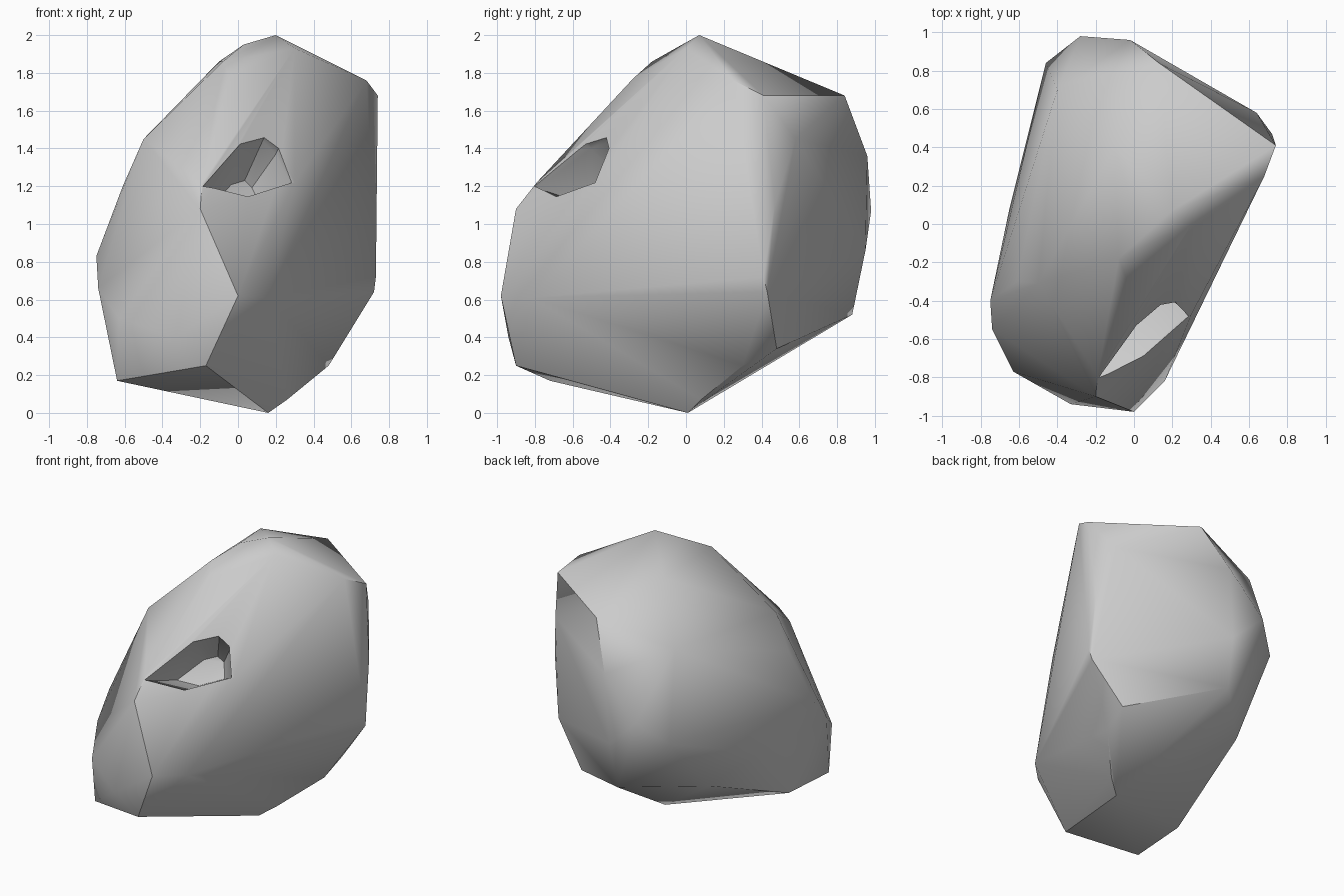
import bpy, bmesh, math
from mathutils import Vector

if "Cube" in bpy.data.objects:
    bpy.data.objects.remove(bpy.data.objects["Cube"])


def hull_object(name, points):
    """Solid object spanning a handful of corner points."""
    bm = bmesh.new()
    for p in points:
        bm.verts.new(p)
    res = bmesh.ops.convex_hull(bm, input=bm.verts)
    junk = {g for g in res["geom_interior"] + res["geom_unused"]
            if isinstance(g, bmesh.types.BMVert)}
    bmesh.ops.delete(bm, geom=list(junk), context='VERTS')
    bmesh.ops.recalc_face_normals(bm, faces=bm.faces)
    mesh = bpy.data.meshes.new(name)
    bm.to_mesh(mesh)
    bm.free()
    obj = bpy.data.objects.new(name, mesh)
    bpy.context.collection.objects.link(obj)
    return obj


# Boulder corners, grouped by region
crown = [(.20, .07, 2.0), (.03, -.02, 1.95), (.30, 0, 1.93), (-.08, -.18, 1.86),
         (-.04, -.28, 1.77), (-.10, .40, 1.86), (.68, .25, 1.76), (.74, .41, 1.68)]
left = [(-.50, -.31, 1.45), (-.61, -.30, 1.20), (-.75, -.40, .83), (-.74, -.55, .66),
        (-.63, -.77, .50), (-.64, -.72, .17), (-.62, -.29, .18), (-.65, .08, .62),
        (-.50, .45, .48)]
back = [(-.40, .70, 1.54), (.13, .84, 1.68), (-.02, .96, 1.36), (-.28, .98, 1.07),
        (-.46, .84, .92), (-.05, .95, .86), (-.07, .88, .52), (.64, .58, 1.45)]
right = [(.72, .47, 1.10), (.73, .41, .72), (.72, .43, .64), (.48, .30, .25),
         (.50, .48, .34), (.26, .08, .07), (.16, .01, 0)]
front = [(-.19, -.79, 1.22), (-.20, -.90, 1.08), (0, -.98, .62), (.16, -.82, .61),
         (-.33, -.94, .40), (-.17, -.90, .25), (.30, -.47, 1.22), (.05, -.69, 1.13)]
boulder = hull_object("boulder", crown + left + back + right + front)

# Faceted hollow in the front face
rim = [Vector(p) for p in [(-.19, -.79, 1.19), (.05, -.68, 1.14), (.28, -.47, 1.21),
                           (.20, -.37, 1.37), (.13, -.40, 1.44), (0, -.50, 1.40)]]
out = Vector((.3, -.75, .6)).normalized()
mid = sum(rim, Vector()) / len(rim)
points = [p + out * .2 for p in rim] + rim
points += [mid + (p - mid) * .55 - out * .24 for p in rim]
cutter = hull_object("hollow_cutter", points)
cutter.hide_render = True
cutter.hide_viewport = False

cut = boulder.modifiers.new("hollow", 'BOOLEAN')
cut.object = cutter
cut.operation = 'DIFFERENCE'
cut.solver = 'EXACT'
bpy.context.view_layer.objects.active = boulder
boulder.select_set(True)
bpy.ops.object.modifier_apply(modifier=cut.name)
bpy.data.objects.remove(cutter, do_unlink=True)

# Soft planes with only the strong breaks kept sharp
bpy.ops.object.shade_smooth_by_angle(angle=math.radians(40))
